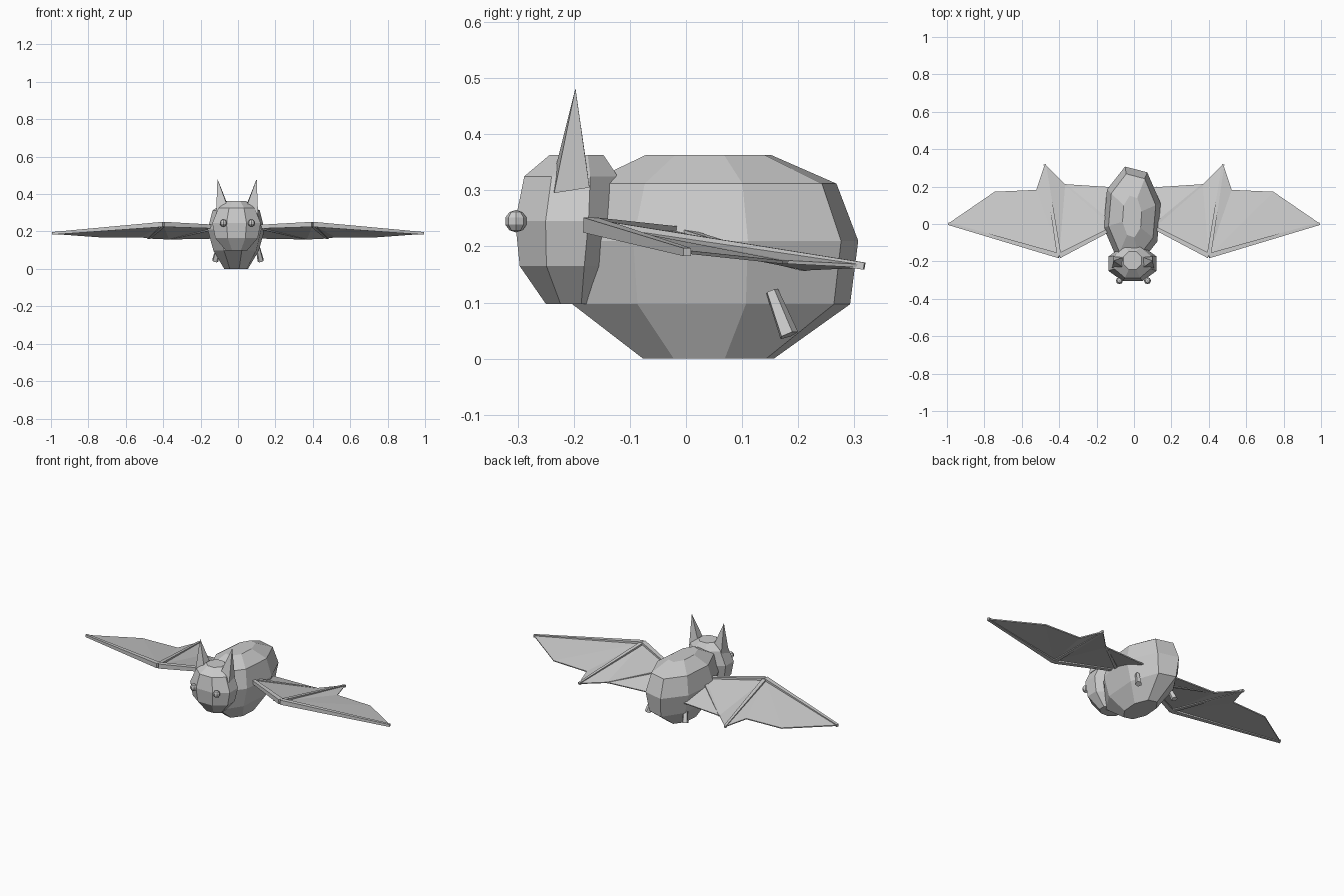
import bpy, bmesh, math
from mathutils import Vector

if "Cube" in bpy.data.objects:
    bpy.data.objects.remove(bpy.data.objects["Cube"], do_unlink=True)

grey = bpy.data.materials.new("plain grey")
grey.use_nodes = True
colour = (0.6, 0.6, 0.6, 1)
grey.diffuse_color = colour
grey.node_tree.nodes["Principled BSDF"].inputs["Base Color"].default_value = colour


def finish(name, bm):
    bmesh.ops.recalc_face_normals(bm, faces=bm.faces)
    mesh = bpy.data.meshes.new(name)
    bm.to_mesh(mesh)
    bm.free()
    mesh.materials.append(grey)
    obj = bpy.data.objects.new(name, mesh)
    bpy.context.collection.objects.link(obj)
    return obj


def lathe(name, rings, sides, phase, cx):
    """Stack of elliptical rings: (z, centre y, x radius, y radius)."""
    bm = bmesh.new()
    loops = []
    for z, cy, rx, ry in rings:
        angles = [math.radians(phase) + math.tau * i / sides for i in range(sides)]
        loops.append([bm.verts.new((cx + rx * math.cos(a), cy + ry * math.sin(a), z)) for a in angles])
    for low, high in zip(loops, loops[1:]):
        for i in range(sides):
            j = (i + 1) % sides
            bm.faces.new((low[i], low[j], high[j], high[i]))
    bm.faces.new(loops[0])
    bm.faces.new(loops[-1])
    return finish(name, bm)


def rod(name, start, end, r1, r2, sides=4):
    """Tapered straight bar between two points."""
    start, end = Vector(start), Vector(end)
    axis = end - start
    bm = bmesh.new()
    bmesh.ops.create_cone(bm, cap_ends=True, segments=sides, radius1=r1, radius2=r2, depth=axis.length)
    side = axis.cross(Vector((0, 0, 1))).normalized()
    up = side.cross(axis).normalized()
    d = axis.normalized()
    for v in bm.verts:
        # turn a quarter-step so square bars lie flat
        a = math.pi / sides
        x = v.co.x * math.cos(a) - v.co.y * math.sin(a)
        y = v.co.x * math.sin(a) + v.co.y * math.cos(a)
        v.co = (start + end) / 2 + side * x + up * y + d * v.co.z
    return finish(name, bm)


def membrane(name, points):
    """Thin skin fanned out from the first point."""
    bm = bmesh.new()
    vs = [bm.verts.new(p) for p in points]
    for a, b in zip(vs[1:], vs[2:]):
        bm.faces.new((vs[0], a, b))
    obj = finish(name, bm)
    mod = obj.modifiers.new("thickness", "SOLIDIFY")
    mod.thickness = 0.006
    mod.offset = 0


# Body and head
lathe("body", [(0, .04, .065, .12), (.097, .045, .125, .255), (.21, .045, .157, .27),
               (.312, .045, .13, .23), (.363, .04, .053, .115)], 8, 14, -.01)
lathe("head", [(.097, -.205, .06, .048), (.165, -.215, .123, .088), (.245, -.212, .14, .1),
               (.325, -.205, .105, .09), (.363, -.195, .052, .052)], 8, 22.5, -.008)

for s, label in ((1, "left"), (-1, "right")):
    def at(x, y, z):
        return (s * x, y, z)

    # Ear: a leaning pyramid
    bm = bmesh.new()
    tip = bm.verts.new((s * .105 - .005, -.197, .482))
    base = [bm.verts.new((s * x - .005, y, z)) for x, y, z in
            ((.112, -.235, .295), (.05, -.235, .33), (.045, -.175, .33), (.105, -.172, .305))]
    bm.faces.new(base)
    for i in range(4):
        bm.faces.new((base[i], base[(i + 1) % 4], tip))
    finish(label + "_ear", bm)

    # Eye
    bm = bmesh.new()
    bmesh.ops.create_uvsphere(bm, u_segments=8, v_segments=5, radius=.02)
    bmesh.ops.translate(bm, verts=bm.verts, vec=(s * .075 - .003, -.303, .245))
    finish(label + "_eye", bm)

    # Foot
    rod(label + "_foot", at(.105, .153, .12), at(.122, .183, .042), .012, .018, 5)

    # Wing landmarks
    shoulder, elbow = at(.1, -.015, .225), at(.4, -.17, .238)
    wing_tip, rear_tip = at(.993, .002, .19), at(.477, .318, .165)
    inner_tip, flank = at(.368, .212, .16), at(.1, .195, .165)

    # Wing bones
    rod(label + "_arm_bone", shoulder, elbow, .014, .019)
    rod(label + "_long_finger", elbow, wing_tip, .019, .01)
    rod(label + "_rear_finger", elbow, rear_tip, .016, .009)
    rod(label + "_inner_finger", shoulder, inner_tip, .014, .006)

    # Wing skin
    membrane(label + "_outer_membrane",
             [elbow, wing_tip, at(.745, .172, .172), at(.522, .182, .172), rear_tip])
    membrane(label + "_inner_membrane", [elbow, rear_tip, inner_tip, shoulder])
    membrane(label + "_root_membrane", [shoulder, inner_tip, flank])
